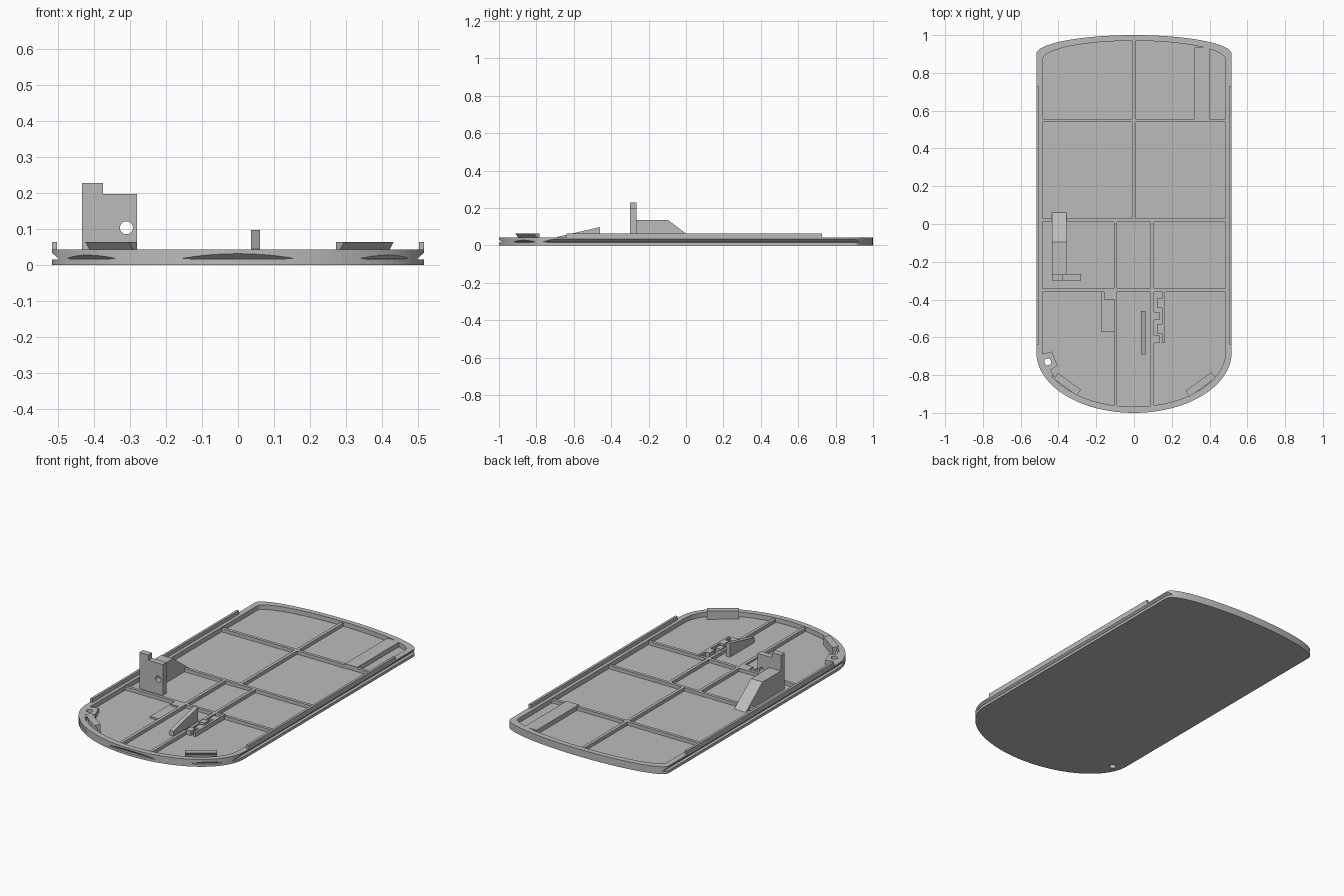
import bpy, bmesh
from math import cos, sin, pi, radians
from mathutils import Matrix

cube = bpy.data.objects.get("Cube")
if cube:
    bpy.data.objects.remove(cube, do_unlink=True)

GREY = (0.5, 0.5, 0.5, 1)
grey = bpy.data.materials.new("plain grey")
grey.use_nodes = True
grey.diffuse_color = GREY
grey.node_tree.nodes["Principled BSDF"].inputs["Base Color"].default_value = GREY

FLOOR, RIM, RIB = 0.016, 0.043, 0.036


def prism(name, pts, lo, hi, axis="z", matrix=None):
    """Extrude a 2D profile between lo and hi along an axis."""
    place = {"x": lambda a, b, h: (h, a, b),
             "y": lambda a, b, h: (a, h, b),
             "z": lambda a, b, h: (a, b, h)}[axis]
    bm = bmesh.new()
    low, high = ([bm.verts.new(place(a, b, h)) for a, b in pts] for h in (lo, hi))
    bm.faces.new(low)
    bm.faces.new(high)
    n = len(pts)
    for i in range(n):
        j = (i + 1) % n
        bm.faces.new((low[i], low[j], high[j], high[i]))
    if matrix:
        bm.transform(matrix)
    bmesh.ops.recalc_face_normals(bm, faces=bm.faces)
    mesh = bpy.data.meshes.new(name)
    bm.to_mesh(mesh)
    bm.free()
    mesh.materials.append(grey)
    ob = bpy.data.objects.new(name, mesh)
    bpy.context.collection.objects.link(ob)
    return ob


def box(name, x0, x1, y0, y1, z0, z1):
    return prism(name, [(x0, y0), (x1, y0), (x1, y1), (x0, y1)], z0, z1)


def circle(x, y, r, n=32):
    return [(x + r * cos(2 * pi * i / n), y + r * sin(2 * pi * i / n)) for i in range(n)]


def outline(half, front_y, front_b, back_y, back_b, n=48):
    """Straight sides closed by a half ellipse at each end."""
    ang = [pi * i / n for i in range(n + 1)]
    return ([(half * cos(a), back_y + back_b * sin(a)) for a in ang] +
            [(-half * cos(a), front_y - front_b * sin(a)) for a in ang])


def facing(x, y, out_angle):
    """Place a profile so its local y points along the outward angle."""
    return Matrix.Translation((x, y, 0)) @ Matrix.Rotation(radians(out_angle - 90), 4, "Z")


def cut(ob, cutters):
    """Subtract the cutters, keep the result and drop the cutters."""
    for c in cutters:
        c.hide_render = True
        mod = ob.modifiers.new("cut", "BOOLEAN")
        mod.operation = "DIFFERENCE"
        mod.solver = "EXACT"
        mod.object = c
    bpy.context.view_layer.update()
    graph = bpy.context.evaluated_depsgraph_get()
    mesh = bpy.data.meshes.new_from_object(ob.evaluated_get(graph))
    ob.modifiers.clear()
    ob.data = mesh
    for c in cutters:
        bpy.data.objects.remove(c, do_unlink=True)


# Cover plate with a shallow pocket, edge slots and a screw hole
HOLE = circle(-0.457, -0.73, 0.018)
cover = prism("cover_plate", outline(0.517, -0.68, 0.32, 0.9, 0.1), 0, RIM)
slot = [(0, FLOOR), (0.04, FLOOR), (0.04, 0.054), (0, 0.019)]
cutters = [prism("pocket_cutter", outline(0.484, -0.68, 0.287, 0.87, 0.1), FLOOR, 0.1)]
for x, y, a, reach in ((0.499, 0, 0, 1.2), (-0.499, 0, 180, 1.2), (0, -0.985, -90, 0.3),
                       (0.4075, -0.8635, -49.6, 0.15), (-0.4075, -0.8635, -130.4, 0.15)):
    cutters.append(prism("slot_cutter", slot, -reach, reach, "x", facing(x, y, a)))
cutters.append(prism("hole_cutter", HOLE, -0.1, 0.1))
cut(cover, cutters)

# Screw boss beside the hole
boss = prism("screw_boss", [(-0.495, -0.69), (-0.435, -0.675), (-0.405, -0.75),
                            (-0.442, -0.775), (-0.42, -0.81), (-0.47, -0.79)], 0.01, RIM)
cut(boss, [prism("boss_hole_cutter", HOLE, -0.1, 0.1)])

# Raised pad at the back
box("back_pad", 0.32, 0.40, 0.54, 0.935, 0.01, RIM)

# Stiffening ribs
W = 0.009
for name, y, x1 in (("back", 0.548, 0.32), ("middle", 0.02, 0.49), ("front", -0.35, 0.49)):
    box(name + "_cross_rib", -0.49, x1, y - W, y + W, 0.01, RIB)
box("back_cross_rib_end", 0.40, 0.49, 0.548 - W, 0.548 + W, 0.01, RIB)
for name, x, y0, y1 in (("centre", 0, 0.02, 0.975), ("right", -0.098, -0.96, 0.02),
                        ("left", 0.097, -0.96, 0.02)):
    box(name + "_long_rib", x - W, x + W, y0, y1, 0.01, RIB)

# Side rails and slanted snap clips
clip = [(-0.018, 0.01), (0, 0.01), (0, RIM), (0.02, 0.065), (-0.018, 0.065)]
for side, s, a, half in (("left", 1, -54, 0.085), ("right", -1, -126, 0.075)):
    rail = sorted((s * 0.503, s * 0.517))
    box(side + "_rail", *rail, -0.638, 0.727, 0.042, 0.065)
    prism(side + "_clip", clip, -half, half, "x", facing(s * 0.352, -0.848, a))

# Upright bracket with a notched top, a hole and a sloped gusset
bracket = prism("bracket_plate", [(-0.433, 0.01), (-0.28, 0.01), (-0.28, 0.198),
                                  (-0.375, 0.198), (-0.375, 0.229), (-0.433, 0.229)],
                -0.3, -0.265, "y")
cut(bracket, [prism("bracket_hole_cutter", circle(-0.31, 0.104, 0.018), -0.4, -0.2, "y")])
prism("bracket_gusset", [(-0.266, 0.01), (0.062, 0.01), (0.062, FLOOR), (-0.095, 0.135),
                         (-0.266, 0.135)], -0.433, -0.357, "x")

# Tapered fin
prism("fin", [(-0.69, 0.01), (-0.46, 0.01), (-0.46, 0.098), (-0.69, 0.045)],
      0.036, 0.061, "x")

# Low step with a small block
box("low_step", -0.173, -0.1, -0.573, -0.35, 0.01, 0.026)
box("step_block", -0.16, -0.1, -0.4, -0.35, 0.01, RIB)

# Toothed holder
box("holder_wall", 0.15, 0.163, -0.63, -0.35, 0.01, RIM)
for y in (-0.42, -0.555):
    box("wall_tooth", 0.122, 0.151, y - 0.025, y + 0.025, 0.01, RIM)
for y in (-0.487, -0.61):
    box("rib_tooth", 0.1, 0.135, y - 0.02, y + 0.02, 0.01, RIM)
